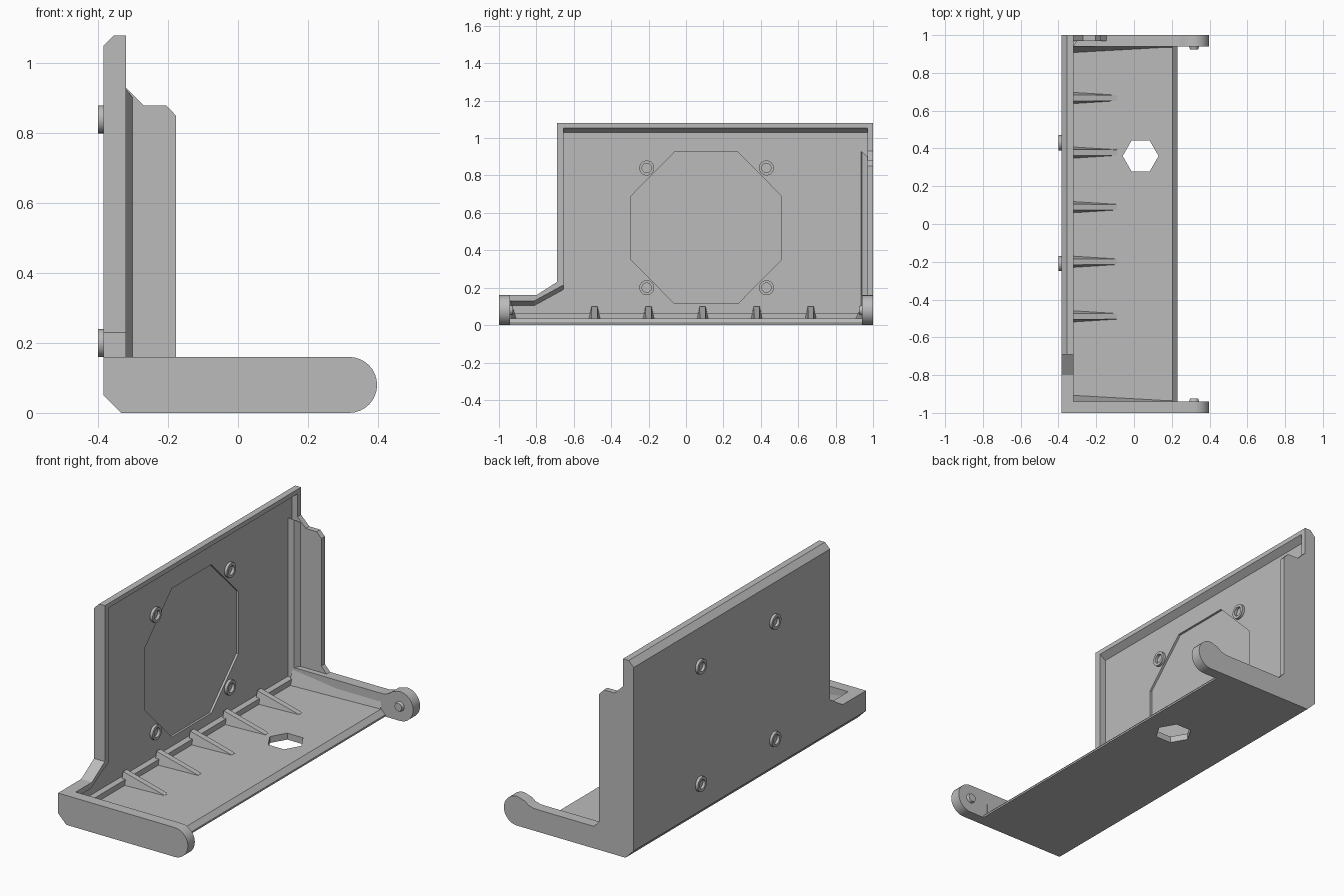
import bpy, bmesh, math
from mathutils import Vector

if "Cube" in bpy.data.objects:
    bpy.data.objects.remove(bpy.data.objects["Cube"], do_unlink=True)

GREY = (0.5, 0.5, 0.5, 1)
grey = bpy.data.materials.new("plain_grey")
grey.use_nodes = True
grey.diffuse_color = GREY
grey.node_tree.nodes["Principled BSDF"].inputs["Base Color"].default_value = GREY


def finish(name, bm):
    bmesh.ops.recalc_face_normals(bm, faces=bm.faces)
    mesh = bpy.data.meshes.new(name)
    bm.to_mesh(mesh)
    bm.free()
    mesh.materials.append(grey)
    obj = bpy.data.objects.new(name, mesh)
    bpy.context.collection.objects.link(obj)
    return obj


def loft(name, ring_a, ring_b):
    """Solid between two matching rings of points."""
    bm = bmesh.new()
    a = [bm.verts.new(p) for p in ring_a]
    b = [bm.verts.new(p) for p in ring_b]
    bm.faces.new(a)
    bm.faces.new(b)
    for i in range(len(a)):
        j = (i + 1) % len(a)
        bm.faces.new((a[i], a[j], b[j], b[i]))
    return finish(name, bm)


def place(axis, at, pts):
    """Lay a 2D profile on the plane where the axis equals a value."""
    return [Vector(p[:axis] + (at,) + p[axis:]) for p in pts]


def prism(name, axis, lo, hi, pts):
    return loft(name, place(axis, lo, pts), place(axis, hi, pts))


def circle(cx, cy, r, n, start=0.0, sweep=math.tau, closed=True):
    steps = n if closed else n - 1
    return [(cx + r * math.cos(start + sweep * i / steps),
             cy + r * math.sin(start + sweep * i / steps)) for i in range(n)]


def boolean(obj, tool, operation="DIFFERENCE"):
    """Apply a boolean and discard its helper."""
    mod = obj.modifiers.new("cut", "BOOLEAN")
    mod.operation, mod.object, mod.solver = operation, tool, "EXACT"
    graph = bpy.context.evaluated_depsgraph_get()
    mesh = bpy.data.meshes.new_from_object(obj.evaluated_get(graph))
    obj.modifiers.clear()
    obj.data = mesh
    bpy.data.objects.remove(tool, do_unlink=True)


# Back wall: stepped outline with chamfered outer edges
BACK, PANEL, RIM = -0.385, -0.355, -0.32
wall = prism("back_wall", 0, BACK, RIM, [
    (-1, 0), (1, 0), (1, 1.08), (-0.69, 1.08), (-0.69, 0.23), (-0.8, 0.16), (-1, 0.16)])
boolean(wall, prism("chamfer_shape", 1, -1.1, 1.1, [
    (BACK, 0.05), (-0.335, 0), (-0.3, 0), (-0.3, 1.08), (PANEL, 1.08), (BACK, 1.05)]), "INTERSECT")

# Pocket that leaves a drafted rim, then the shallow octagonal recess
mouth = [(-0.94, 0.065), (0.97, 0.065), (0.97, 1.055), (-0.655, 1.055),
         (-0.655, 0.215), (-0.81, 0.13), (-0.94, 0.13)]
bed = [(-0.94, 0.065), (0.97, 0.065), (0.97, 1.03), (-0.655, 1.03),
       (-0.655, 0.19), (-0.81, 0.105), (-0.94, 0.105)]
boolean(wall, loft("pocket", place(0, PANEL, bed), place(0, RIM + 0.0001, mouth)))
octagon = [(0.108 + sy * a, 0.52 + sz * b) for sy, sz, a, b in (
    (1, -1, 0.17, 0.405), (1, -1, 0.402, 0.17), (1, 1, 0.402, 0.17), (1, 1, 0.17, 0.405),
    (-1, 1, 0.17, 0.405), (-1, 1, 0.402, 0.17), (-1, -1, 0.402, 0.17), (-1, -1, 0.17, 0.405))]
boolean(wall, prism("recess", 0, PANEL - 0.012, PANEL + 0.02, octagon))

# Hollow screw bosses through the wall
for y in (-0.21, 0.43):
    for z in (0.2, 0.84):
        bm = bmesh.new()
        rings = [[bm.verts.new(p) for p in place(0, x, circle(y, z, r, 24))]
                 for x, r in ((-0.4, 0.025), (-0.4, 0.04), (-0.34, 0.04), (-0.34, 0.025))]
        for k in range(4):
            a, b = rings[k], rings[(k + 1) % 4]
            for i in range(24):
                j = (i + 1) % 24
                bm.faces.new((a[i], a[j], b[j], b[i]))
        finish("screw_boss", bm)

# Floor with bevelled front edge and hexagonal hole
floor = prism("floor", 1, -0.95, 0.95, [
    (-0.35, 0.015), (-0.335, 0), (0.23, 0), (0.23, 0.01), (0.205, 0.035), (-0.35, 0.035)])
boolean(floor, prism("hex_cutter", 2, -0.1, 0.2, circle(0.035, 0.36, 0.095, 6)))

# Tapered ribs between floor and wall
for i in range(5):
    y = 0.667 - i * 0.289
    foot = [(RIM - 0.02, y + s, z) for s, z in ((-0.032, 0.03), (0.032, 0.03), (0.016, 0.1), (-0.016, 0.1))]
    tip = [(-0.09, y + s, z) for s, z in ((-0.016, 0.03), (0.016, 0.03), (0.015, 0.036), (-0.015, 0.036))]
    loft("floor_rib", foot, tip)

# Side arms with rounded ends
end = circle(0.318, 0.08, 0.08, 17, -math.pi / 2, math.pi, False)
prism("front_arm", 1, -1, -0.94, [(BACK, 0.05), (-0.335, 0)] + end + [(BACK, 0.16)])
neck = [(0.27, 0.146), (0.25, 0.13), (0.22, 0.121), (0.18, 0.12)]
prism("rear_arm", 1, 0.94, 1, [(BACK, 0.05), (-0.335, 0)] + end + neck + [(BACK, 0.12)])

# Drafted inner faces and pivot pins on both arms
for side, top in ((-1, 0.15), (1, 0.118)):
    loft("arm_draft",
         [(-0.33, side * y, z) for y, z in ((0.905, 0.03), (0.945, 0.03), (0.945, top))],
         [(0.205, side * y, z) for y, z in ((0.935, 0.03), (0.945, 0.03), (0.945, top))])
    loft("pivot_pin", place(1, side * 0.945, circle(0.318, 0.08, 0.028, 20)),
         place(1, side * 0.925, circle(0.318, 0.08, 0.022, 20)))

# Side wing with a small foot, and its corner gusset
prism("side_wing", 1, 0.97, 1, [
    (-0.34, 0.1), (-0.145, 0.1), (-0.145, 0.12), (-0.177, 0.155), (-0.177, 0.85),
    (-0.205, 0.88), (-0.27, 0.88), (RIM, 0.93), (-0.34, 0.93)])
gusset = [(-0.36, 0.935), (RIM, 0.94), (-0.3, 0.972), (-0.36, 0.972)]
loft("wing_gusset", place(2, 0.06, gusset),
     [(x, y, 0.93 - (y - 0.935) * 0.8) for x, y in gusset])

# Smooth round parts while keeping edges crisp
bpy.ops.object.select_all(action="DESELECT")
for obj in bpy.context.collection.objects:
    if obj.type == "MESH" and obj.name.startswith(("screw", "pivot", "front_arm", "rear_arm")):
        obj.select_set(True)
        bpy.context.view_layer.objects.active = obj
bpy.ops.object.shade_smooth_by_angle(angle=math.radians(30))
